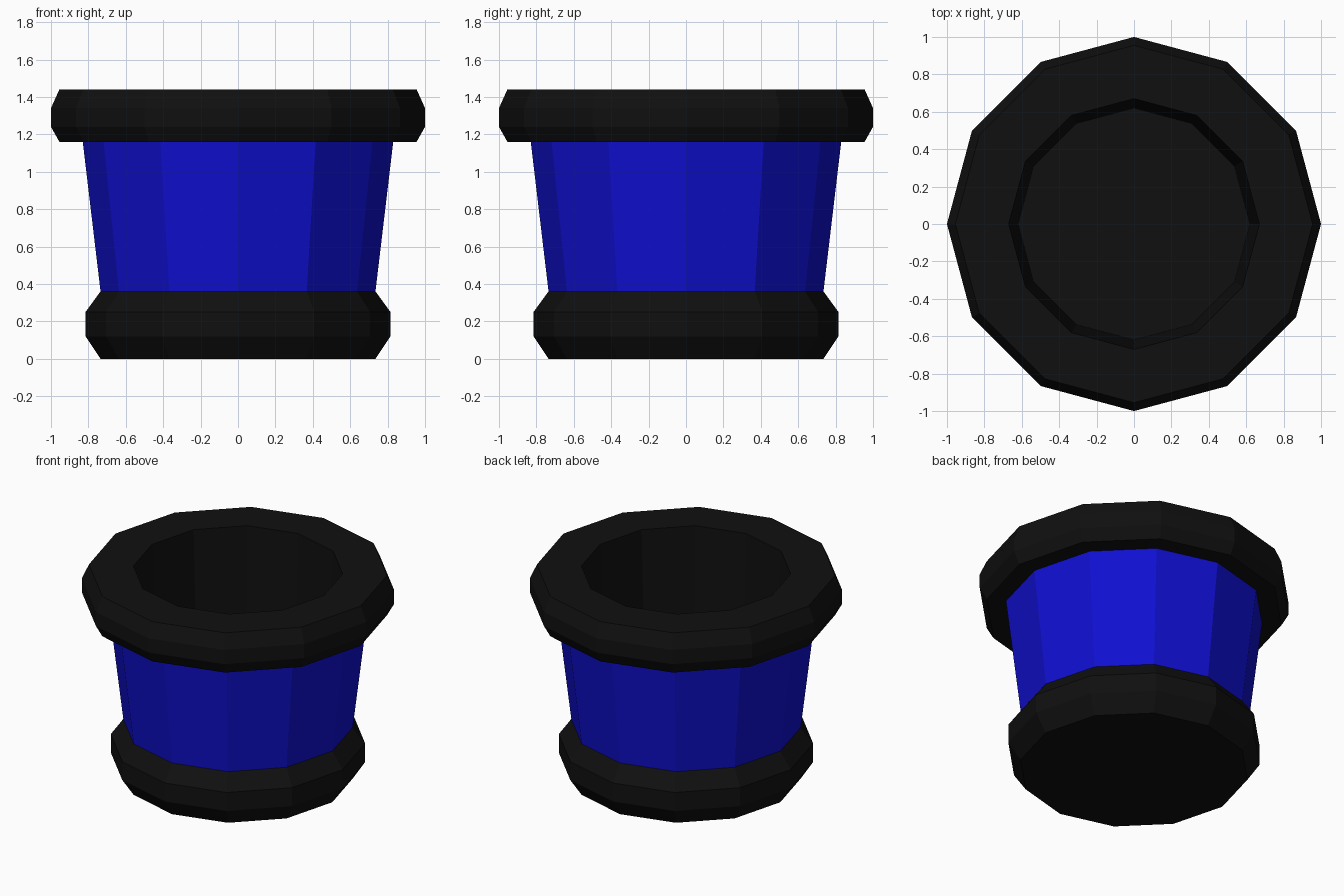
import bpy, bmesh, math

if "Cube" in bpy.data.objects:
    bpy.data.objects.remove(bpy.data.objects["Cube"])

SIDES = 12


def material(name, color):
    m = bpy.data.materials.new(name)
    m.diffuse_color = color
    m.use_nodes = True
    m.node_tree.nodes["Principled BSDF"].inputs["Base Color"].default_value = m.diffuse_color
    return m


def lathe(name, profile, mat):
    """Revolve (radius, z) points, ordered from bottom outside to top inside."""
    bm = bmesh.new()
    rings = []
    for r, z in profile:
        rings.append([bm.verts.new((r * math.cos(2 * math.pi * i / SIDES),
                                    r * math.sin(2 * math.pi * i / SIDES), z))
                      for i in range(SIDES)])
    for a, b in zip(rings, rings[1:]):
        for i in range(SIDES):
            j = (i + 1) % SIDES
            bm.faces.new((a[i], a[j], b[j], b[i]))
    mesh = bpy.data.meshes.new(name)
    # Flat cap on the underside of the base, or on the floor of the liner
    if name == "base":
        bm.faces.new(rings[0][::-1])
    elif name == "rim_and_liner":
        bm.faces.new(rings[-1])
    bm.to_mesh(mesh)
    bm.free()
    mesh.materials.append(mat)
    obj = bpy.data.objects.new(name, mesh)
    bpy.context.collection.objects.link(obj)
    return obj


black = material("black", (0.005, 0.005, 0.005, 1))
blue = material("blue", (0.005, 0.005, 0.64, 1))

# Bevelled foot
lathe("base", [(0.735, 0), (0.815, 0.12), (0.815, 0.25), (0.735, 0.36)], black)

# Tapered coloured wall
lathe("body", [(0.735, 0.36), (0.83, 1.16)], blue)

# Bevelled rim, continuing down inside to the floor
lathe("rim_and_liner", [(0.83, 1.16), (0.955, 1.16), (1.0, 1.24), (1.0, 1.34),
                        (0.955, 1.44), (0.67, 1.44), (0.62, 0.36)], black)
